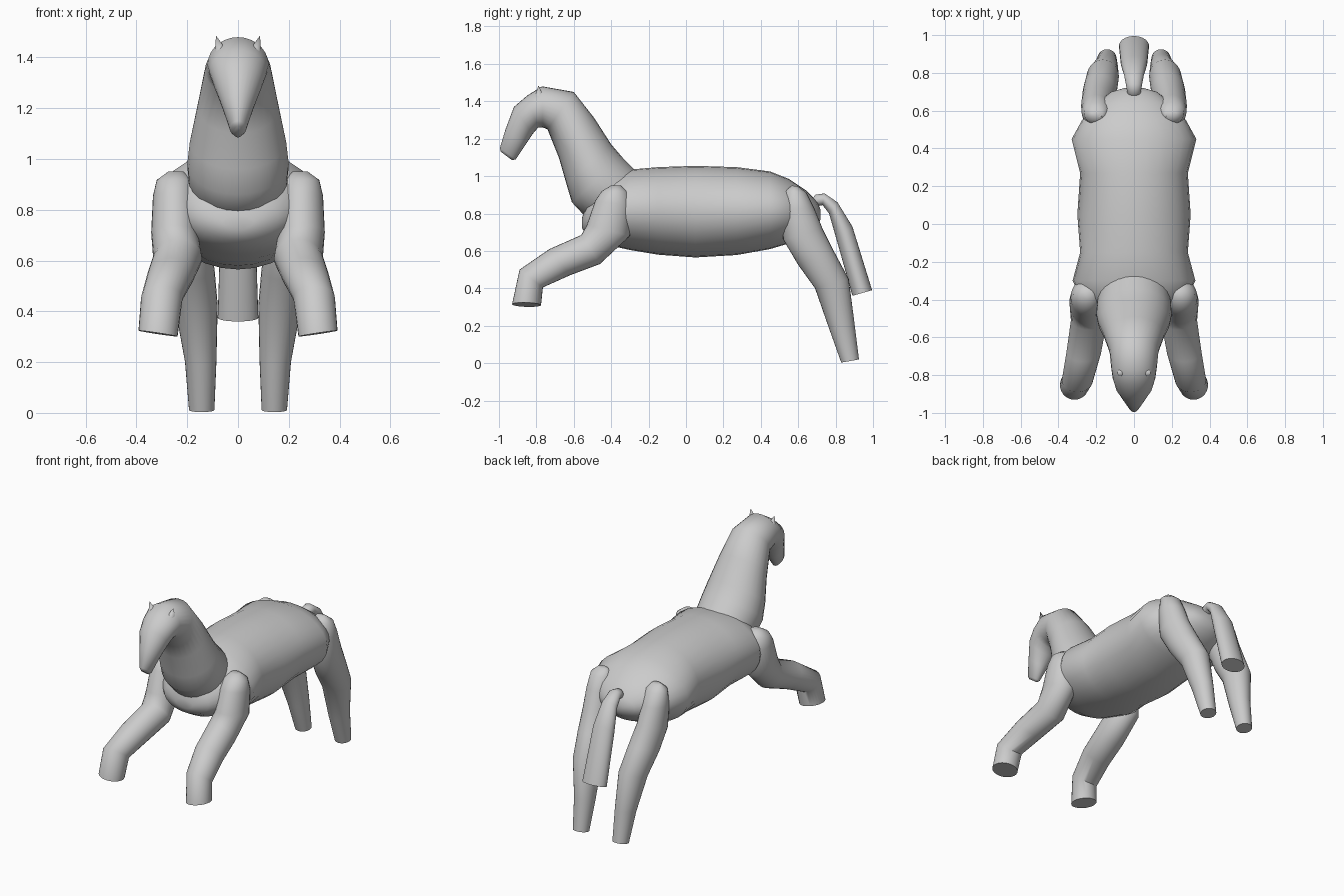
import bpy, bmesh
from math import sin, cos, pi
from mathutils import Vector

cube = bpy.data.objects.get("Cube")
if cube:
    bpy.data.objects.remove(cube, do_unlink=True)

grey = bpy.data.materials.new("plain grey")
grey.use_nodes = True
COLOUR = (0.6, 0.6, 0.6, 1)
grey.diffuse_color = COLOUR
grey.node_tree.nodes["Principled BSDF"].inputs["Base Color"].default_value = COLOUR
SIDES = 28


def finish(name, bm):
    bmesh.ops.recalc_face_normals(bm, faces=bm.faces)
    mesh = bpy.data.meshes.new(name)
    bm.to_mesh(mesh)
    bm.free()
    mesh.materials.append(grey)
    obj = bpy.data.objects.new(name, mesh)
    bpy.context.collection.objects.link(obj)
    bpy.ops.object.select_all(action='DESELECT')
    obj.select_set(True)
    bpy.context.view_layer.objects.active = obj
    bpy.ops.object.shade_smooth_by_angle(angle=0.9)


def loft(name, rings, side=1, lean=0):
    """Skin elliptical rings: (edge y, edge z, opposite y, opposite z, centre x, half width)."""
    bm = bmesh.new()
    loops = []
    for i, (ya, za, yb, zb, cx, half) in enumerate(rings):
        a, b = Vector((cx, ya, za)), Vector((cx, yb, zb))
        mid, arm = (a + b) / 2, (a - b) / 2
        tilt = lean if i == len(rings) - 1 else 0
        loop = []
        for k in range(SIDES):
            t = 2 * pi * k / SIDES
            p = mid + arm * sin(t) + Vector((half * cos(t), 0, tilt * half * cos(t)))
            p.x *= side
            loop.append(bm.verts.new(p))
        loops.append(loop)
    for low, high in zip(loops, loops[1:]):
        for k in range(SIDES):
            n = (k + 1) % SIDES
            bm.faces.new((low[k], low[n], high[n], high[k]))
    bm.faces.new(loops[0])
    bm.faces.new(loops[-1])
    finish(name, bm)


# Barrel body: y, top, bottom, half width
body = [(-.555, .78, .72, .06), (-.53, .86, .68, .16), (-.46, .95, .64, .23),
        (-.39, 1.0, .625, .28), (-.3, 1.035, .605, .325), (-.15, 1.048, .58, .285),
        (.05, 1.055, .565, .3), (.27, 1.048, .578, .285), (.45, 1.025, .61, .33),
        (.55, .985, .64, .275), (.64, .925, .68, .2), (.7, .865, .73, .12), (.72, .82, .77, .05)]
loft("body", [(y, top, y, low, 0, w) for y, top, low, w in body])

# Neck and head as one bent tube
loft("neck_and_head", [
    (-.2, .95, -.45, .76, 0, .17), (-.28, 1.04, -.54, .785, 0, .195),
    (-.34, 1.1, -.61, .86, 0, .2), (-.4, 1.17, -.64, .96, 0, .19),
    (-.49, 1.31, -.68, 1.1, 0, .16), (-.6, 1.45, -.74, 1.25, 0, .13),
    (-.77, 1.48, -.765, 1.26, 0, .12), (-.85, 1.43, -.79, 1.26, 0, .112),
    (-.92, 1.37, -.82, 1.225, 0, .095), (-.965, 1.25, -.86, 1.165, 0, .062),
    (-.995, 1.15, -.91, 1.09, 0, .032), (-.99, 1.13, -.93, 1.085, 0, .018)])

# Arched tail, wider at the tip
loft("tail", [
    (.67, .87, .69, .83, 0, .03), (.69, .9, .705, .84, 0, .036),
    (.74, .908, .73, .845, 0, .042), (.81, .86, .765, .8, 0, .052),
    (.89, .73, .805, .66, 0, .07), (.995, .39, .89, .36, 0, .08)])

front_leg = [
    (-.4, .95, -.35, .95, .245, .03), (-.45, .92, -.31, .915, .25, .07),
    (-.485, .87, -.29, .84, .25, .085), (-.53, .74, -.3, .68, .25, .092),
    (-.56, .685, -.46, .53, .238, .096), (-.73, .61, -.62, .47, .265, .092),
    (-.89, .5, -.765, .405, .3, .082), (-.93, .315, -.775, .31, .315, .077)]

hind_leg = [
    (.6, .945, .565, .95, .195, .03), (.645, .91, .53, .92, .2, .065),
    (.685, .83, .51, .82, .2, .078), (.73, .72, .52, .66, .195, .085),
    (.79, .6, .6, .525, .182, .09), (.87, .45, .69, .4, .165, .085),
    (.9, .22, .765, .185, .147, .062), (.925, .02, .83, .003, .143, .05)]

for label, side in (("left", 1), ("right", -1)):
    loft(label + "_front_leg", front_leg, side, lean=.15)
    loft(label + "_hind_leg", hind_leg, side)

    # Small pointed ear
    bm = bmesh.new()
    bmesh.ops.create_cone(bm, cap_ends=True, segments=16, radius1=.028, radius2=0, depth=.075)
    turn = Vector((side * .3, -.05, 1)).to_track_quat('Z', 'Y')
    bmesh.ops.rotate(bm, verts=bm.verts, matrix=turn.to_matrix())
    bmesh.ops.translate(bm, verts=bm.verts, vec=(side * .076, -.787, 1.45))
    finish(label + "_ear", bm)
